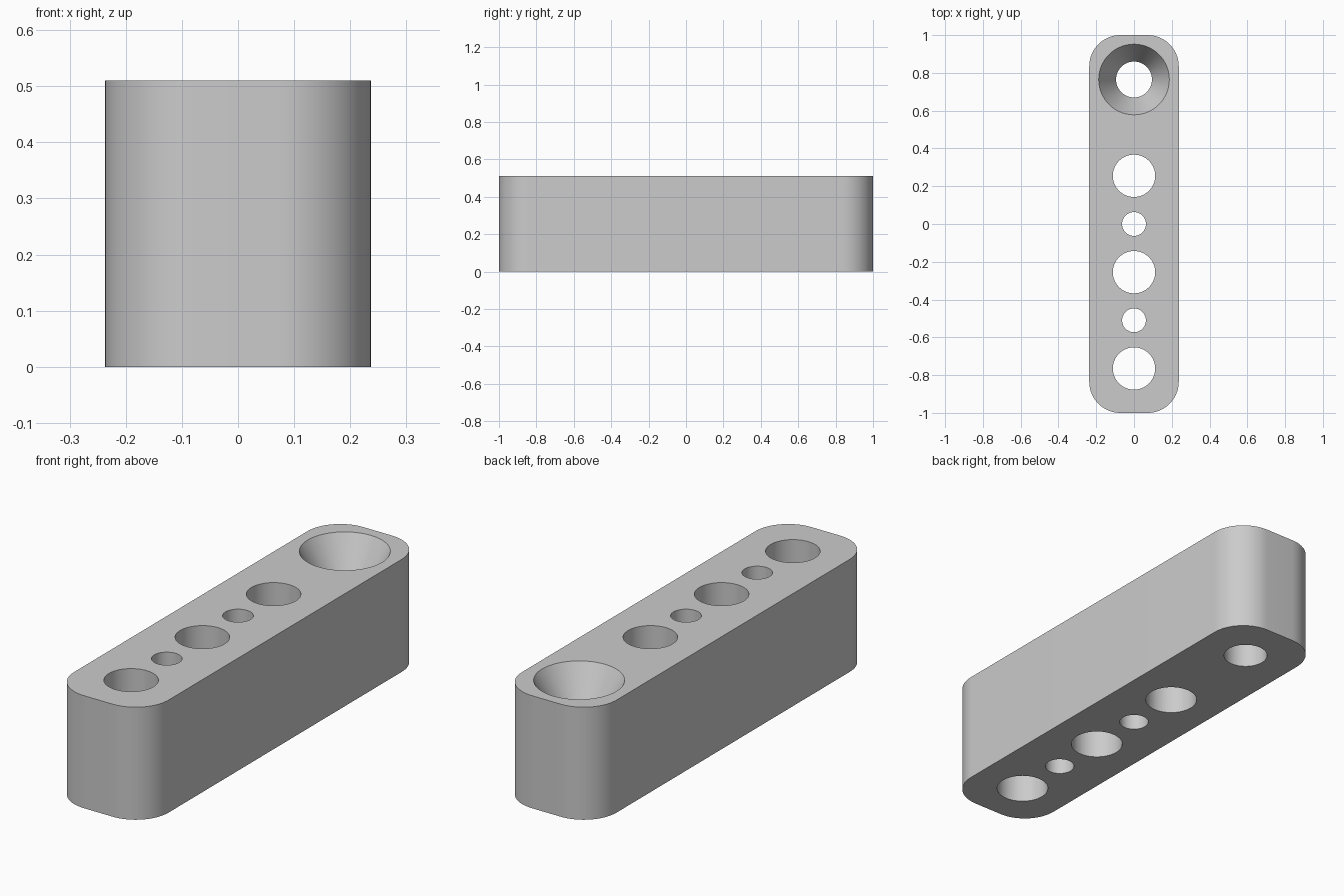
import bpy
import bmesh
from math import cos, sin, pi, radians

HEIGHT, WIDTH, LENGTH, CORNER = 0.51, 0.474, 2.0, 0.165
PITCH = 0.255
SEGMENTS = 64

if "Cube" in bpy.data.objects:
    bpy.data.objects.remove(bpy.data.objects["Cube"])

grey = bpy.data.materials.new("plain grey")
grey.use_nodes = True
colour = (0.6, 0.6, 0.6, 1)
grey.diffuse_color = colour
grey.node_tree.nodes["Principled BSDF"].inputs["Base Color"].default_value = colour


def make_object(name, bm):
    bmesh.ops.recalc_face_normals(bm, faces=bm.faces)
    mesh = bpy.data.meshes.new(name)
    bm.to_mesh(mesh)
    bm.free()
    mesh.materials.append(grey)
    obj = bpy.data.objects.new(name, mesh)
    bpy.context.collection.objects.link(obj)
    return obj


def turned_cutter(name, y, profile):
    """Closed solid of revolution from (radius, height) pairs."""
    bm = bmesh.new()
    rings = []
    for r, z in profile:
        angles = [2 * pi * i / SEGMENTS for i in range(SEGMENTS)]
        rings.append([bm.verts.new((r * cos(a), y + r * sin(a), z)) for a in angles])
    for low, high in zip(rings, rings[1:]):
        for i in range(SEGMENTS):
            j = (i + 1) % SEGMENTS
            bm.faces.new((low[i], low[j], high[j], high[i]))
    bm.faces.new(rings[0][::-1])
    bm.faces.new(rings[-1])
    obj = make_object(name, bm)
    obj.hide_render = True
    return obj


# Block with rounded upright corners
bm = bmesh.new()
bmesh.ops.create_cube(bm, size=1)
for v in bm.verts:
    v.co = (v.co.x * WIDTH, v.co.y * LENGTH, (v.co.z + 0.5) * HEIGHT)
upright = [e for e in bm.edges if abs(e.verts[0].co.z - e.verts[1].co.z) > 0.1]
bmesh.ops.bevel(bm, geom=upright, offset=CORNER, segments=16, profile=0.5, affect='EDGES')
block = make_object("drilled_block", bm)

# Straight through holes, alternating wide and narrow
bottom, top = -0.05, HEIGHT + 0.05
cutters = []
for step, radius in ((-3, 0.112), (-2, 0.063), (-1, 0.112), (0, 0.063), (1, 0.112)):
    cutters.append(turned_cutter("hole_cutter", step * PITCH, [(radius, bottom), (radius, top)]))

# Countersunk screw hole at the back
bore, rim, depth = 0.095, 0.187, 0.165
flare = rim + (rim - bore) / depth * (top - HEIGHT)
cutters.append(turned_cutter("countersink_cutter", 3 * PITCH,
                             [(bore, bottom), (bore, HEIGHT - depth), (flare, top)]))

# Cut the holes and smooth the curved walls
bpy.ops.object.select_all(action='DESELECT')
bpy.context.view_layer.objects.active = block
block.select_set(True)
for cutter in cutters:
    mod = block.modifiers.new("hole", 'BOOLEAN')
    mod.operation = 'DIFFERENCE'
    mod.solver = 'EXACT'
    mod.object = cutter
    bpy.ops.object.modifier_apply(modifier=mod.name)
    bpy.data.objects.remove(cutter)
bpy.ops.object.shade_smooth_by_angle(angle=radians(20))
